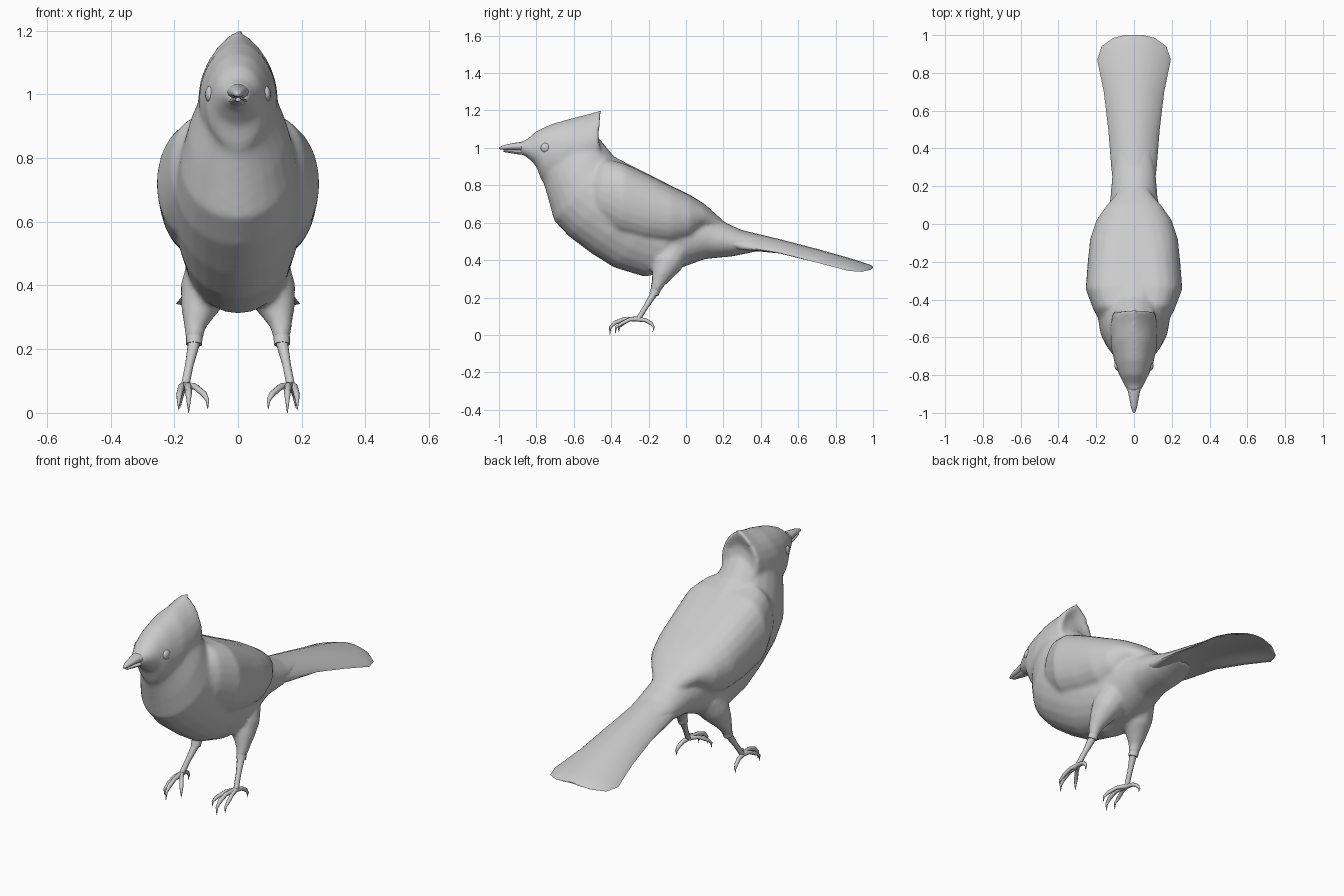
import bpy, bmesh, math
from mathutils import Vector


def finish(name, bm, angle=50):
    bmesh.ops.recalc_face_normals(bm, faces=bm.faces)
    me = bpy.data.meshes.new(name)
    bm.to_mesh(me)
    bm.free()
    ob = bpy.data.objects.new(name, me)
    bpy.context.collection.objects.link(ob)
    bpy.ops.object.select_all(action='DESELECT')
    ob.select_set(True)
    bpy.context.view_layer.objects.active = ob
    bpy.ops.object.shade_smooth_by_angle(angle=math.radians(angle))
    return ob


def skin(bm, rings):
    vs = [[bm.verts.new(p) for p in r] for r in rings]
    n = len(vs[0])
    for a, b in zip(vs, vs[1:]):
        for i in range(n):
            j = (i + 1) % n
            bm.faces.new((a[i], a[j], b[j], b[i]))
    bm.faces.new(vs[0])
    bm.faces.new(vs[-1])


def loft(name, stations, n=24, low=1.0):
    """Station: y,z of top; y,z of bottom; half width; upper exponent; side droop."""
    rings = []
    for st in stations:
        yt, zt, yb, zb, hw, q, droop = (list(st) + [1, 0][len(st) - 5:])[:7]
        ring = []
        for i in range(n):
            a = 2 * math.pi * i / n
            s, t = math.sin(a), (1 - math.cos(a)) / 2
            u = math.copysign(abs(s) ** (q if t < 0.5 else low), s)
            ring.append((hw * u, yt + (yb - yt) * t,
                         zt + (zb - zt) * t - droop * u * u))
        rings.append(ring)
    bm = bmesh.new()
    skin(bm, rings)
    return finish(name, bm)


def tube(bm, pts, side=1, n=8):
    """Points: x, y, z, radius."""
    ps = [Vector((p[0] * side, p[1], p[2])) for p in pts]
    rings = []
    for i, p in enumerate(ps):
        d = ps[min(i + 1, len(ps) - 1)] - ps[max(i - 1, 0)]
        rot = d.to_track_quat('Z', 'Y')
        r = pts[i][3]
        rings.append([p + rot @ Vector((r * math.cos(2 * math.pi * k / n),
                                        r * math.sin(2 * math.pi * k / n), 0))
                      for k in range(n)])
    skin(bm, rings)


# Head with swept-back crest
head = loft("head", [
    (-.885, 1.034, -.885, .966, .034), (-.85, 1.045, -.85, .95, .054),
    (-.80, 1.09, -.80, .90, .078), (-.72, 1.128, -.775, .83, .10),
    (-.60, 1.162, -.70, .80, .122, 1.1), (-.52, 1.182, -.58, .80, .125, 1.5),
    (-.45, 1.205, -.50, .84, .115, 1.7), (-.48, 1.11, -.43, .84, .10, 1.1)])

# Torso from neck to tail root
body = loft("body", [
    (-.60, 1.08, -.785, .86, .09), (-.50, 1.08, -.758, .80, .125),
    (-.45, 1.035, -.735, .72, .155), (-.385, .955, -.705, .61, .182),
    (-.28, .90, -.625, .525, .198), (-.16, .84, -.505, .435, .20),
    (-.06, .78, -.385, .36, .19), (.02, .72, -.22, .31, .172),
    (.10, .66, -.05, .35, .148), (.18, .615, .10, .405, .125),
    (.30, .56, .25, .42, .115), (.42, .525, .42, .455, .09)])

# Folded wings wrapping over the back
wings = loft("folded_wings", [
    (-.53, .90, -.57, .70, .15, .6), (-.43, .945, -.49, .60, .212, .45),
    (-.33, .922, -.36, .52, .256, .5), (-.20, .86, -.22, .485, .246, .55),
    (-.08, .798, -.08, .475, .233, .6), (.02, .75, .02, .505, .20, .7),
    (.10, .70, .09, .57, .148, .9), (.20, .61, .20, .56, .06, 1)], low=.55)

# Feathered thighs
thighs = []
for side, tag in ((1, "left"), (-1, "right")):
    bm = bmesh.new()
    tube(bm, [(.08, -.06, .45, .085), (.105, -.10, .38, .08), (.125, -.13, .32, .056),
              (.136, -.152, .27, .035), (.137, -.169, .225, .026)], side, 12)
    thighs.append(finish(tag + "_thigh", bm))

# Blend head, torso, wings and thighs into one soft plumage skin
for ob in (head, body, wings, *thighs):
    ob.select_set(True)
bpy.context.view_layer.objects.active = body
bpy.ops.object.join()
remesh = body.modifiers.new("blend", 'REMESH')
remesh.mode, remesh.voxel_size, remesh.use_smooth_shade = 'VOXEL', .011, True
soften = body.modifiers.new("soften", 'SMOOTH')
soften.factor, soften.iterations = .5, 8
for m in ("blend", "soften"):
    bpy.ops.object.modifier_apply(modifier=m)

# Arched, fanned tail
loft("tail", [
    (.12, .61, .12, .44, .10), (.30, .56, .30, .455, .12, 1, .035),
    (.50, .512, .50, .465, .136, 1, .05), (.70, .46, .70, .433, .16, 1, .06),
    (.87, .412, .87, .392, .195, 1, .06), (.94, .39, .94, .375, .172, 1, .045),
    (.985, .375, .985, .362, .11, 1, .02), (1, .366, 1, .36, .05, 1, .005)])

# Beak
loft("upper_beak", [
    (-.83, 1.034, -.83, .985, .04), (-.88, 1.032, -.88, .985, .034),
    (-.92, 1.026, -.92, .989, .025),
    (-.96, 1.018, -.96, .99, .018), (-.99, 1.008, -.99, .992, .01),
    (-1, 1.0, -1, .994, .003)], n=12)
loft("lower_beak", [
    (-.83, .992, -.83, .958, .036), (-.91, .99, -.91, .967, .023),
    (-.975, .99, -.975, .978, .009)], n=12)

toes = [
    [(.166, -.255, .085, .013), (.157, -.33, .085, .011), (.155, -.38, .065, .011),
     (.155, -.405, .04, .007), (.155, -.408, .0, .001)],
    [(.166, -.255, .085, .013), (.135, -.30, .083, .010), (.108, -.34, .06, .010),
     (.096, -.358, .04, .006), (.095, -.36, .012, .001)],
    [(.166, -.255, .085, .013), (.178, -.30, .083, .010), (.184, -.345, .06, .010),
     (.186, -.375, .04, .006), (.186, -.378, .008, .001)],
    [(.166, -.265, .085, .013), (.172, -.215, .078, .011), (.178, -.185, .06, .010),
     (.18, -.172, .04, .006), (.18, -.178, .015, .001)]]

for side, tag in ((1, "left"), (-1, "right")):
    # Eye
    bm = bmesh.new()
    bmesh.ops.create_uvsphere(bm, u_segments=16, v_segments=10, radius=.027)
    bmesh.ops.scale(bm, vec=(.65, 1, 1), verts=bm.verts)
    bmesh.ops.translate(bm, vec=(side * .086, -.75, 1.0), verts=bm.verts)
    finish(tag + "_eye", bm)
    # Ankle band and shank
    bm = bmesh.new()
    tube(bm, [(.137, -.163, .24, .026), (.138, -.172, .215, .025)], side, 12)
    tube(bm, [(.138, -.172, .22, .02), (.153, -.215, .15, .014),
              (.166, -.255, .085, .014)], side)
    finish(tag + "_shank", bm)
    # Toes with claws
    bm = bmesh.new()
    for t in toes:
        tube(bm, t, side)
    finish(tag + "_foot", bm)
